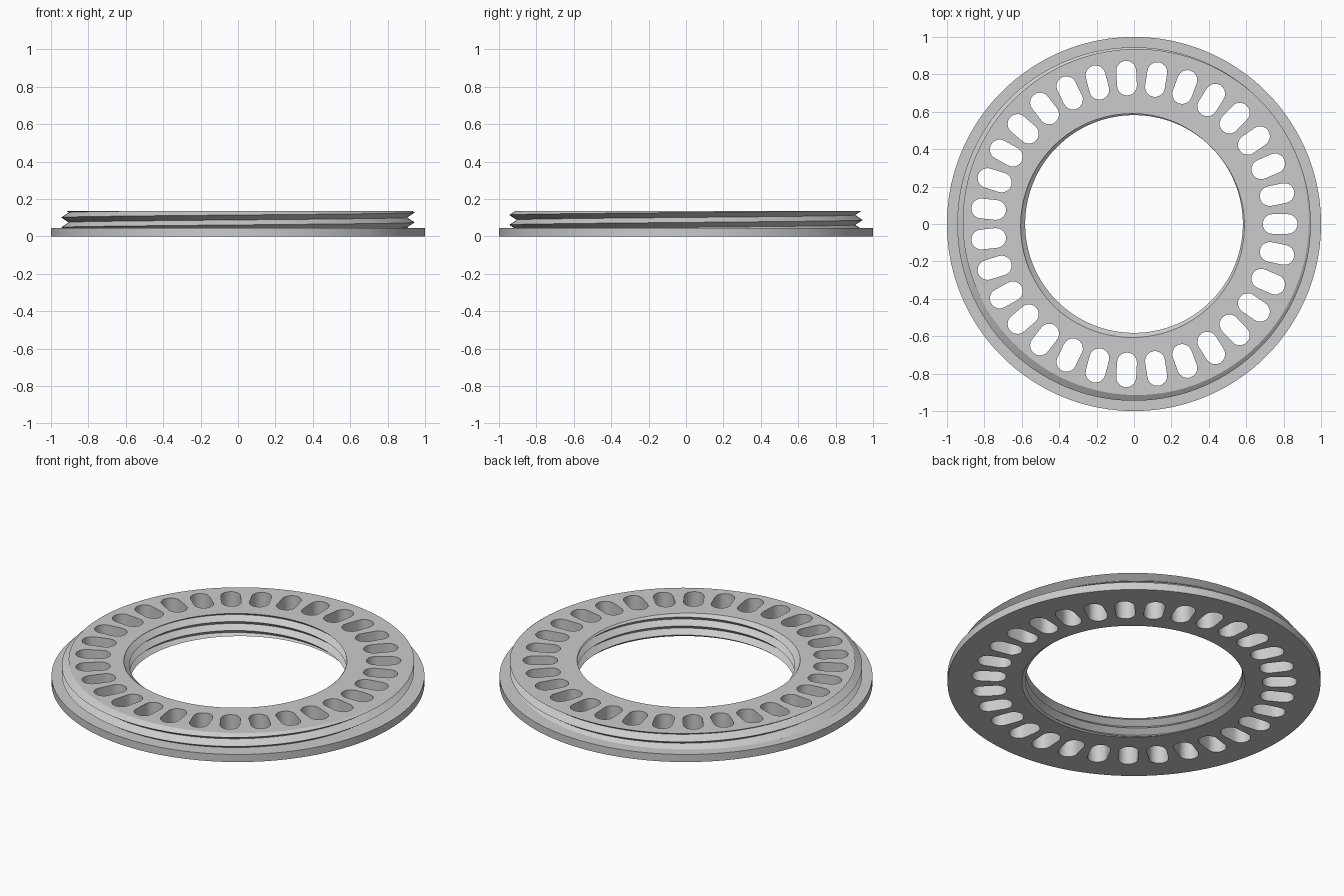
import bpy, bmesh
from math import sin, cos, pi, radians

cube = bpy.data.objects.get("Cube")
if cube:
    bpy.data.objects.remove(cube)

TOP, FLANGE_TOP = 0.135, 0.045
PITCH, CREST_Z = 0.053, 0.075
STEPS, SLOTS = 180, 31

bm = bmesh.new()


def thread(crest_r, root_r, low, high):
    """V-shaped helical wall trimmed flat at two heights."""
    first, last = -3 * STEPS, 4 * STEPS
    crest, root = [], []
    for i in range(first, last):
        a = 2 * pi * i / STEPS
        z = CREST_Z + PITCH * i / STEPS
        crest.append(bm.verts.new((crest_r * cos(a), crest_r * sin(a), z)))
        root.append(bm.verts.new((root_r * cos(a), root_r * sin(a), z + PITCH / 2)))
    faces = []
    for i in range(len(crest) - STEPS - 1):
        j = i + STEPS
        faces.append(bm.faces.new((crest[i], crest[i + 1], root[i + 1], root[i])))
        faces.append(bm.faces.new((root[i], root[i + 1], crest[j + 1], crest[j])))
    loose = [v for v in crest + root if not v.link_faces]
    bmesh.ops.delete(bm, geom=loose, context='VERTS')
    geom = set(faces)
    for f in faces:
        geom.update(f.edges)
        geom.update(f.verts)
    for height, direction in ((low, -1), (high, 1)):
        cut = bmesh.ops.bisect_plane(bm, geom=list(geom), dist=1e-6,
                                     plane_co=(0, 0, height), plane_no=(0, 0, direction),
                                     clear_outer=True)
        geom = {g for g in cut["geom"] if g.is_valid}
        geom.update(g for g in cut["geom_cut"] if g.is_valid)


def wall(points, low, high):
    """Closed upright wall along an outline."""
    a = [bm.verts.new((x, y, low)) for x, y in points]
    b = [bm.verts.new((x, y, high)) for x, y in points]
    for i in range(len(a)):
        j = (i + 1) % len(a)
        bm.faces.new((a[i], a[j], b[j], b[i]))


def slot_outline(angle, inner=0.688, outer=0.874, r=0.053, arc=10):
    """Radial slot with round ends."""
    pts = []
    for centre, start in ((outer - r, -pi / 2), (inner + r, pi / 2)):
        for k in range(arc + 1):
            t = start + pi * k / arc
            x, y = centre + r * cos(t), r * sin(t)
            pts.append((x * cos(angle) - y * sin(angle), x * sin(angle) + y * cos(angle)))
    return pts


# outer thread, inner thread, flange rim and slots
thread(0.945, 0.905, FLANGE_TOP, TOP)
thread(0.582, 0.614, 0, TOP)
wall([(cos(2 * pi * i / STEPS), sin(2 * pi * i / STEPS)) for i in range(STEPS)], 0, FLANGE_TOP)
for s in range(SLOTS):
    wall(slot_outline(2 * pi * s / SLOTS), 0, TOP)

# flat faces: underside, flange ledge and top
for height in (0, FLANGE_TOP, TOP):
    rim = [e for e in bm.edges if len(e.link_faces) == 1
           and all(abs(v.co.z - height) < 1e-5 for v in e.verts)]
    bmesh.ops.triangle_fill(bm, edges=rim, use_beauty=True, normal=(0, 0, 1))

bmesh.ops.recalc_face_normals(bm, faces=bm.faces[:])
mesh = bpy.data.meshes.new("threaded_ring")
bm.to_mesh(mesh)
bm.free()
ring = bpy.data.objects.new("threaded_ring", mesh)
bpy.context.collection.objects.link(ring)

# plain grey
grey = bpy.data.materials.new("light_grey")
grey.use_nodes = True
grey.diffuse_color = (0.6, 0.6, 0.6, 1)
grey.node_tree.nodes["Principled BSDF"].inputs["Base Color"].default_value = (0.6, 0.6, 0.6, 1)
mesh.materials.append(grey)

bpy.ops.object.select_all(action='DESELECT')
ring.select_set(True)
bpy.context.view_layer.objects.active = ring
bpy.ops.object.shade_smooth_by_angle(angle=radians(30))
